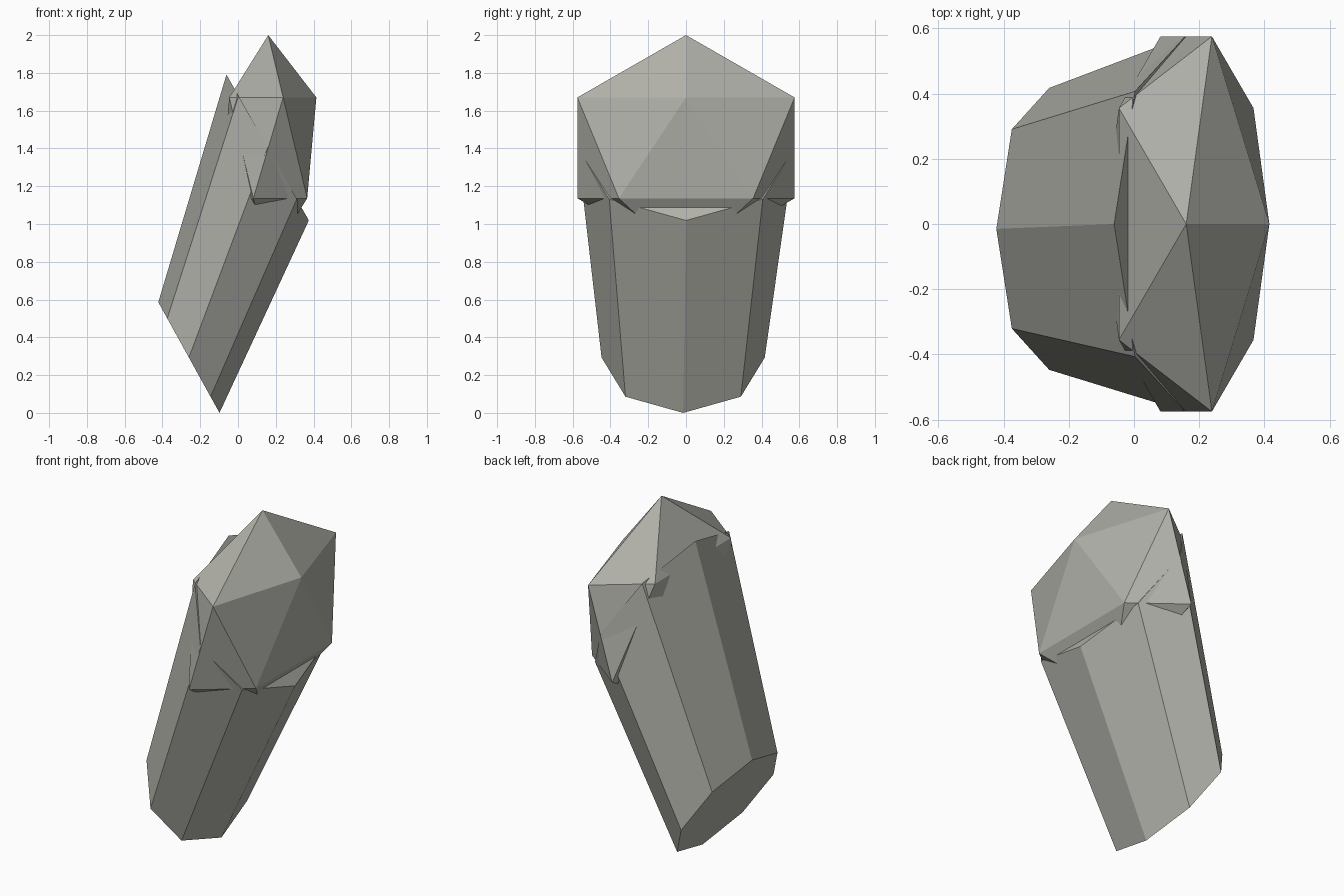
import bpy
import bmesh
from math import cos, sin, tau
from mathutils import Vector

cube = bpy.data.objects.get("Cube")
if cube:
    bpy.data.objects.remove(cube, do_unlink=True)

# Warm grey stone
stone = bpy.data.materials.new("warm_grey_stone")
stone.use_nodes = True
colour = (0.44, 0.44, 0.40, 1)
stone.diffuse_color = colour
stone.node_tree.nodes["Principled BSDF"].inputs["Base Color"].default_value = colour


def add_object(name, bm):
    bmesh.ops.recalc_face_normals(bm, faces=bm.faces)
    mesh = bpy.data.meshes.new(name)
    bm.to_mesh(mesh)
    bm.free()
    mesh.materials.append(stone)
    obj = bpy.data.objects.new(name, mesh)
    bpy.context.collection.objects.link(obj)
    return obj


def octagon(bm, centre, slope, half_width):
    """Slanted eight-sided ring; slope runs from its centre to its low corner."""
    centre, slope, side = Vector(centre), Vector(slope), Vector((0, half_width, 0))
    angles = [tau * i / 8 for i in range(8)]
    return [bm.verts.new(centre + slope * cos(a) + side * sin(a)) for a in angles]


# Leaning, tapered shaft with slanted ends
bm = bmesh.new()
low = octagon(bm, (-0.26, -0.015, 0.293), (0.162, 0, -0.293), 0.432)
high = octagon(bm, (0.157, 0, 1.405), (0.218, 0, -0.386), 0.575)
for i in range(8):
    j = (i + 1) % 8
    bm.faces.new((low[i], low[j], high[j], high[i]))
bm.faces.new(low)
bm.faces.new(high)
add_object("stone_shaft", bm)

# Faceted boulder set into the top of the shaft
bm = bmesh.new()
bmesh.ops.create_icosphere(bm, subdivisions=1, radius=1)
boulder = add_object("faceted_boulder", bm)
boulder.location = (0.16, 0, 1.403)
boulder.scale = (0.285, 0.676, 0.597)
